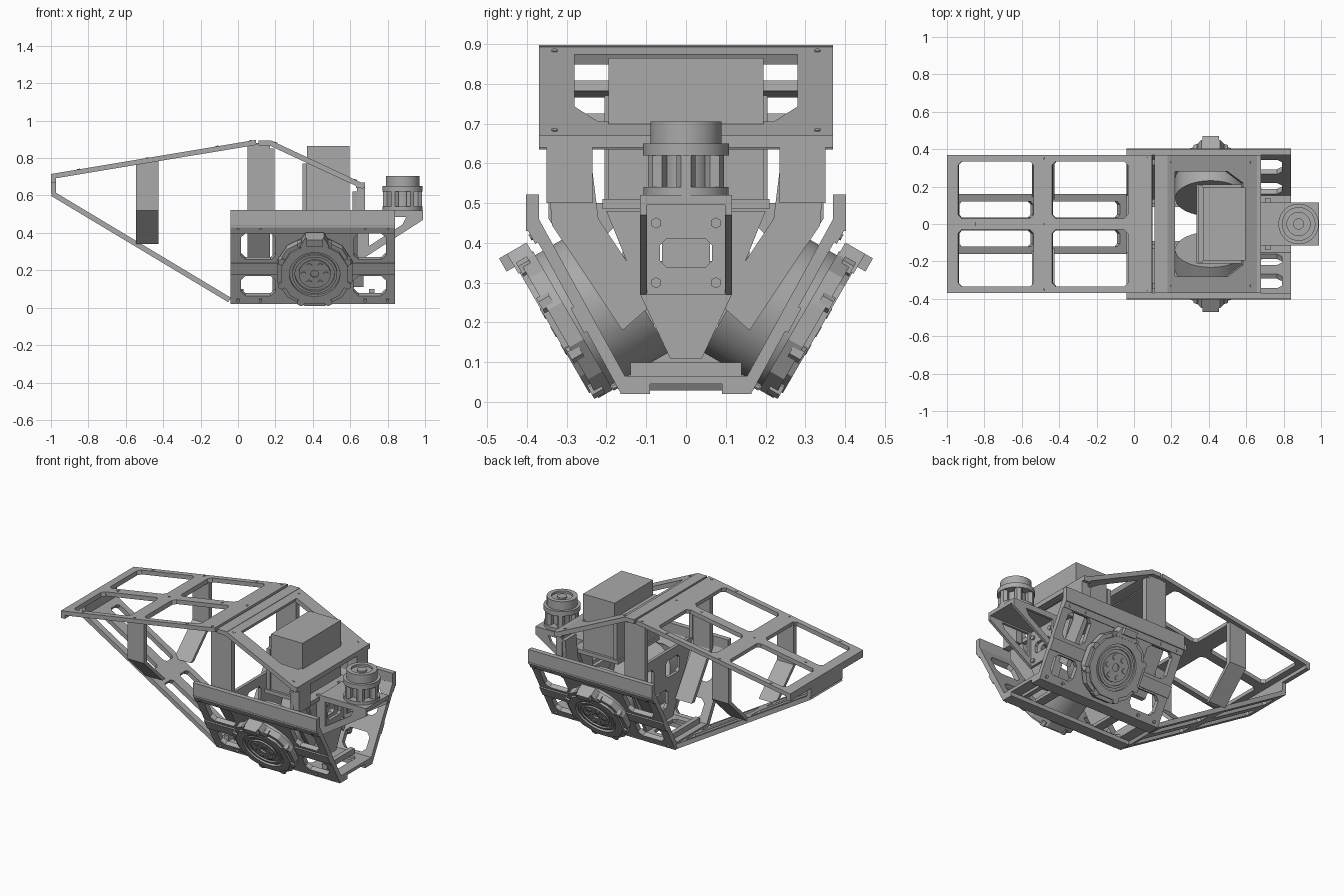
import bpy, math
from mathutils import Matrix, Vector

if "Cube" in bpy.data.objects:
    bpy.data.objects.remove(bpy.data.objects["Cube"], do_unlink=True)


def material(name, value):
    m = bpy.data.materials.new(name)
    m.use_nodes = True
    m.diffuse_color = (value, value, value, 1)
    m.node_tree.nodes["Principled BSDF"].inputs["Base Color"].default_value = m.diffuse_color
    return m


GREY = material("plain grey", 0.4)


def frame(origin, u, v):
    """Matrix whose local axes are u, v and their cross product."""
    u, v = Vector(u).normalized(), Vector(v).normalized()
    m = Matrix((u, v, u.cross(v))).transposed().to_4x4()
    m.translation = Vector(origin)
    return m


def rect(a, b, c, d, cut=0.0):
    """Rectangle a..b by c..d with clipped corners."""
    if not cut:
        return [(a, c), (b, c), (b, d), (a, d)]
    return [(a + cut, c), (b - cut, c), (b, c + cut), (b, d - cut),
            (b - cut, d), (a + cut, d), (a, d - cut), (a, c + cut)]


def ring(r, n=40, cx=0.0, cy=0.0):
    return [(cx + r * math.cos(math.tau * (i + .5) / n),
             cy + r * math.sin(math.tau * (i + .5) / n)) for i in range(n)]


def panel(name, m, outline, lo, hi, holes=(), mirror=False):
    """Flat sheet with holes, from lo to hi along the frame's third axis."""
    cu = bpy.data.curves.new(name, "CURVE")
    cu.dimensions, cu.fill_mode, cu.extrude = "2D", "BOTH", (hi - lo) / 2
    for pts in [outline, *holes]:
        s = cu.splines.new("POLY")
        s.points.add(len(pts) - 1)
        s.use_cyclic_u = True
        for p, q in zip(s.points, pts):
            p.co = (q[0], q[1], 0, 1)
    tmp = bpy.data.objects.new(name + "_curve", cu)
    bpy.context.collection.objects.link(tmp)
    dg = bpy.context.evaluated_depsgraph_get()
    me = bpy.data.meshes.new_from_object(tmp.evaluated_get(dg))
    bpy.data.objects.remove(tmp, do_unlink=True)
    me.transform(m @ Matrix.Translation((0, 0, (lo + hi) / 2)))
    me.name = name
    me.materials.clear()
    me.materials.append(GREY)
    me.shade_flat()
    ob = bpy.data.objects.new(name, me)
    bpy.context.collection.objects.link(ob)
    if len(outline) >= 32:
        bpy.ops.object.select_all(action="DESELECT")
        ob.select_set(True)
        bpy.context.view_layer.objects.active = ob
        bpy.ops.object.shade_smooth_by_angle()
    if mirror:
        mod = ob.modifiers.new("mirror", "MIRROR")
        mod.use_axis = (False, True, False)
        mod.use_mirror_merge = False
    return ob


X, Y, Z = (1, 0, 0), (0, 1, 0), (0, 0, 1)
O = (0, 0, 0)
YZ = frame(O, Y, Z)          # third axis is +x
XY = frame(O, X, Y)          # third axis is +z
XZ = frame(O, X, Z)          # third axis is -y


def block(name, x, y, z, mirror=False):
    return panel(name, XY, rect(*x, *y), *z, mirror=mirror)


# Rear roof: sloping sheet with two by two windows
roof = frame((-1, 0, .715), (1.1, 0, .183), Y)
wins = [rect(a, b, c, d, .02) for a, b in ((.06, .47), (.57, .98)) for c, d in ((.03, .335), (-.335, -.03))]
panel("rear_roof", roof, rect(0, 1.11, -.37, .37), -.027, 0, wins)
for x in (.15, .52, .9, 1.08):
    for y in (-.352, 0, .352):
        panel("roof_bolt", roof, ring(.008, 8, x, y), 0, .003)

# Front roof: sloping down to the front, with one large window
block("ridge_strip", (.11, .18), (-.37, .37), (.868, .895))
slope = frame((.175, 0, .895), (.475, 0, -.222), Y)
hole = [(.05, -.28), (.36, -.28), (.45, -.22), (.45, .22), (.36, .28), (.05, .28)]
panel("front_roof", slope, rect(0, .555, -.37, .37), -.028, 0, [hole])
panel("hood_brow", YZ, rect(-.37, .37, .64, .67), .63, .68)
block("hood_leg", (.635, .68), (.235, .35), (.5, .64), True)
for x in (.03, .5):
    for y in (-.33, .33):
        panel("hood_bolt", slope, ring(.008, 8, x, y), 0, .003)

# Rear tip and lower tail sheet with slots
panel("tail_lip", YZ, rect(-.37, .37, .67, .715), -1, -.972)
panel("tail_end", YZ, rect(-.16, .16, .61, .7), -1, -.972)
belly = frame((-.985, 0, .622), (.95, 0, -.57), Y)
slots = [rect(a, b, c, d, .015) for a, b in ((.06, .52), (.63, 1.06)) for c, d in ((.035, .12), (-.12, -.035))]
panel("lower_tail", belly, rect(0, 1.105, -.16, .16), -.028, 0, slots)

# Bent ribs joining the roof to the lower structure
for name, x, top, knee, foot in (("rear_rib", -.485, .785, .52, .34), ("main_rib", .11, .88, .46, .18)):
    path = [(.345, top), (.345, knee), (.16, foot)]
    inner = [(y - .03, z) for y, z in reversed(path)]
    panel(name, YZ, path + inner, x - .06, x + .06, mirror=True)
block("rib_return", (.17, .195), (.31, .345), (.5, .85), True)

# Bent front legs standing ahead of the hip drums
leg = [(.35, .62), (.337, .445), (.16, .18), (.08, .25), (.22, .46), (.24, .62)]
panel("front_leg", YZ, leg, .612, .64, mirror=True)

# Sloping side plates with window frames and an upright top rail
side = frame((0, .163, .02), X, (0, .48, .877))
cuts = [rect(a, b, c, d, .025) for a, b in ((.015, .2), (.62, .79)) for c, d in ((.05, .17), (.27, .43))]
panel("side_plate", side, rect(-.04, .84, 0, .485), 0, .03, cuts, True)
block("side_top_rail", (-.04, .84), (.37, .402), (.43, .522), True)
for name, lo, hi in (("side_middle_beam", .18, .25), ("side_upper_beam", .435, .485)):
    panel(name, side, rect(-.04, .84, lo, hi), -.008, 0, mirror=True)
for x in (0, .12, .68, .8):
    for v in (.025, .455):
        panel("side_bolt", side, ring(.009, 8, x, v), -.012, 0, mirror=True)

# Hip motors: faceted flange, rings, hub and inner drum
hip = frame((.41, .31, .19), X, (0, .5, .866))
panel("hip_flange", hip, ring(.208, 12), -.012, .03, mirror=True)
panel("hip_ring", hip, ring(.185, 12), -.026, -.012, [ring(.135)], True)
panel("hip_dish", hip, ring(.12), -.022, -.012, [ring(.105)], True)
panel("hip_hub", hip, ring(.085), -.022, -.012, [ring(.022, 12)], True)
panel("hip_drum", hip, ring(.19, 48), .03, .2, mirror=True)
for i in range(6):
    a = math.tau * i / 6
    panel("hip_bolt", hip, ring(.016, 8, .06 * math.cos(a), .06 * math.sin(a)), -.028, -.022, mirror=True)
for i in range(8):
    a = math.tau * (i + .5) / 8
    panel("hip_lug", hip, ring(.022, 6, .19 * math.cos(a), .19 * math.sin(a)), -.022, .01, mirror=True)
panel("cable_cover", hip, [(-.08, .17), (.08, .17), (.05, .228), (-.05, .228)], -.03, .027, mirror=True)
panel("cable_nose", hip, rect(-.045, .045, .19, .228), -.053, -.03, mirror=True)

# Floor, foot rails and cross bars
panel("floor", XY, rect(-.04, .84, -.165, .165), .045, .065,
      [rect(.03, .16, -.11, .11, .02), rect(.22, .6, -.12, .12, .02), rect(.66, .77, -.11, .11, .02)])
block("foot_rail", (-.04, .84), (.09, .165), (.02, .047), True)
for x in (.0, .7):
    block("cross_bar", (x, x + .03), (-.14, .14), (.065, .1))

# Bulkheads inside the lower body
rear = [(-.34, .5), (-.13, .06), (.13, .06), (.34, .5)]
panel("rear_bulkhead", YZ, rear, .185, .205,
      [rect(-.08, .08, .14, .26, .02), rect(.06, .2, .33, .44, .02), rect(-.2, -.06, .33, .44, .02)])
front = [(-.2, .48), (-.115, .27), (-.04, .11), (.04, .11), (.115, .27), (.2, .48)]
window = [rect(-.065, .065, .34, .41, .015)]
panel("front_bulkhead", YZ, front, .615, .64, window)
panel("front_wedge", YZ, [(-.115, .27), (-.04, .11), (.04, .11), (.115, .27)], .64, .67)

# Central box with its deck and back plate
block("box_deck", (.335, .66), (-.21, .21), (.485, .51))
block("central_box", (.37, .595), (-.195, .195), (.51, .865))
block("box_back_plate", (.345, .37), (-.205, .205), (.51, .77))

# Neck bracket: cheeks, shelf and upright windowed sheet
cheek = [(.64, .52), (.99, .52), (.99, .47), (.68, .27), (.64, .27)]
panel("neck_cheek", XZ, cheek, -.115, -.098, [[(.7, .485), (.9, .485), (.88, .445), (.7, .33)]], True)
block("neck_shelf", (.66, .99), (-.115, .115), (.495, .52))
panel("neck_upright", YZ, rect(-.1, .1, .27, .495), .665, .685, window)
for y in (-.075, .075):
    for z in (.3, .45):
        panel("neck_bolt", YZ, ring(.014, 6, y, z), .685, .697)

# Neck motor: base, posts, rings and cap
neck = frame((.88, 0, 0), X, Y)
panel("neck_base", neck, ring(.107), .52, .54)
panel("neck_core", neck, ring(.06), .54, .63)
for i in range(6):
    a = math.tau * i / 6
    panel("neck_post", neck, ring(.024, 6, .083 * math.cos(a), .083 * math.sin(a)), .54, .62)
panel("neck_ring", neck, ring(.108), .62, .65)
panel("neck_cap", neck, ring(.09), .65, .692)
panel("neck_rim", neck, ring(.09), .692, .705, [ring(.062)])
panel("neck_hub", neck, ring(.03, 12), .692, .702)
